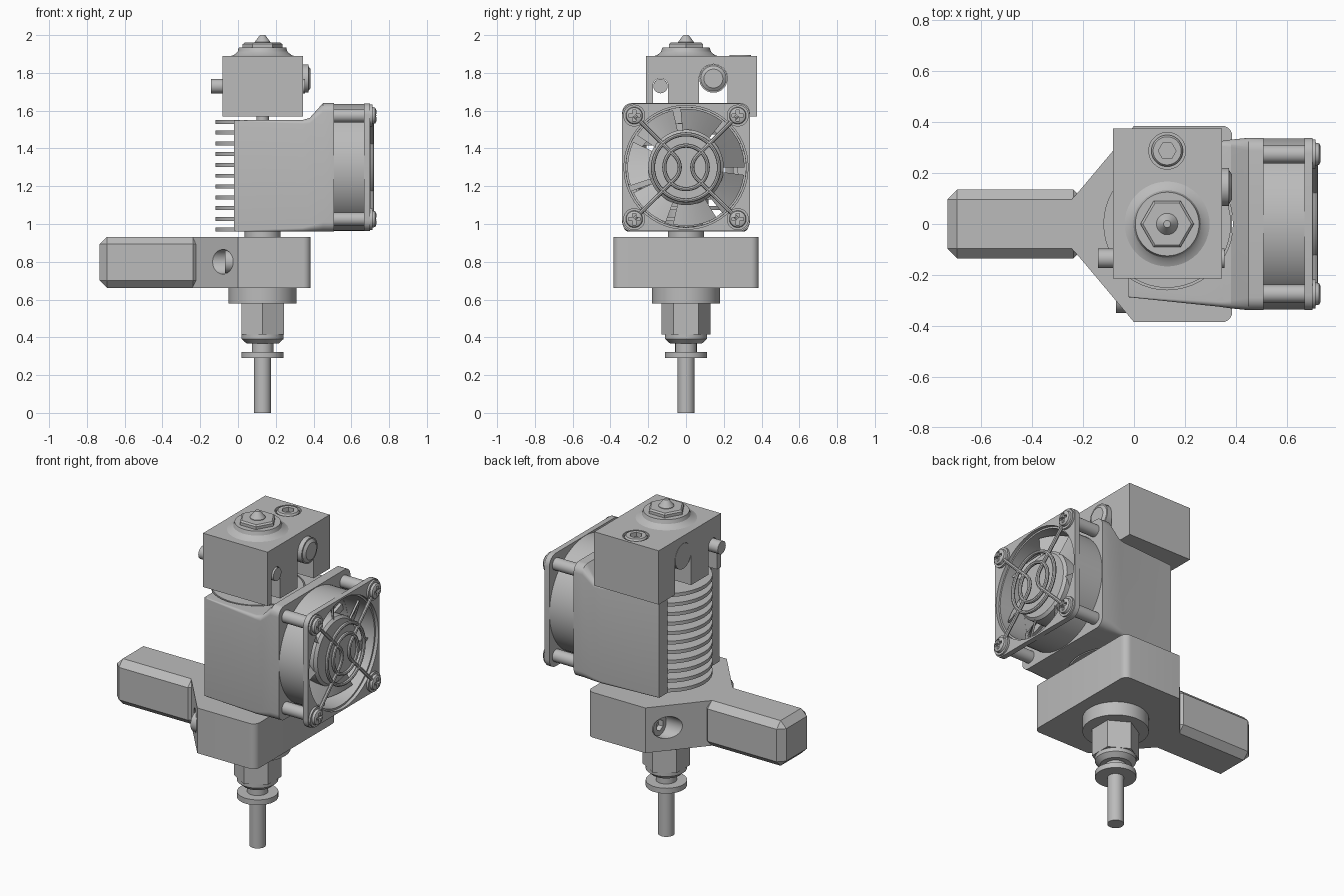
import bpy, bmesh
from math import pi, sin, cos, radians
from mathutils import Vector, Matrix

cube = bpy.data.objects.get("Cube")
if cube:
    bpy.data.objects.remove(cube)

grey = bpy.data.materials.new("plain grey")
grey.use_nodes = True
COLOUR = (0.5, 0.5, 0.5, 1)
grey.diffuse_color = COLOUR
grey.node_tree.nodes["Principled BSDF"].inputs["Base Color"].default_value = COLOUR

AX = 0.13            # hot end axis in x
FZ = 1.3             # fan centre height
UP = Matrix.Identity(4)
ALONG_X = Matrix.Rotation(pi / 2, 4, 'Y')
parts = []


def finish(name, bm):
    bmesh.ops.recalc_face_normals(bm, faces=bm.faces)
    me = bpy.data.meshes.new(name)
    bm.to_mesh(me)
    bm.free()
    me.materials.append(grey)
    ob = bpy.data.objects.new(name, me)
    bpy.context.collection.objects.link(ob)
    parts.append(ob)
    return ob


def loft(name, rings, closed=False):
    """Skin a list of equal point rings, capped unless the list closes on itself."""
    bm = bmesh.new()
    vs = [[bm.verts.new(p) for p in ring] for ring in rings]
    n = len(vs[0])
    pairs = list(zip(vs, vs[1:])) + ([(vs[-1], vs[0])] if closed else [])
    for a, b in pairs:
        for i in range(n):
            j = (i + 1) % n
            bm.faces.new((a[i], a[j], b[j], b[i]))
    if not closed:
        bm.faces.new(vs[0])
        bm.faces.new(vs[-1])
    return finish(name, bm)


def lathe(name, profile, at, axis=UP, segs=48, closed=False, turn=0):
    """Turn (radius, height) points round an axis through the point at."""
    m = Matrix.Translation(at) @ axis
    rings = [[m @ Vector((r * cos(turn + 2 * pi * k / segs), r * sin(turn + 2 * pi * k / segs), h))
              for k in range(segs)] for r, h in profile]
    return loft(name, rings, closed)


def rod(name, r, x0, x1, y, z, segs=32):
    return lathe(name, [(r, x0), (r, x1)], (0, y, z), ALONG_X, segs)


def box(name, lo, hi, bevel=0):
    lo, hi = Vector(lo), Vector(hi)
    bm = bmesh.new()
    bmesh.ops.create_cube(bm, size=1, matrix=Matrix.Translation((lo + hi) / 2) @ Matrix.Diagonal((*(hi - lo), 1)))
    if bevel:
        bmesh.ops.bevel(bm, geom=bm.edges[:], offset=bevel, segments=1, affect='EDGES')
    return finish(name, bm)


def bake(ob):
    """Replace an object by a plain mesh of its evaluated shape."""
    dg = bpy.context.evaluated_depsgraph_get()
    return bpy.data.meshes.new_from_object(ob.evaluated_get(dg))


def cut(ob, *cutters):
    for c in cutters:
        mod = ob.modifiers.new("cut", 'BOOLEAN')
        mod.object, mod.solver = c, 'EXACT'
    me = bake(ob)
    ob.modifiers.clear()
    ob.data = me
    for c in cutters:
        parts.remove(c)
        bpy.data.objects.remove(c)


def wire(name, points, cyclic=False):
    cu = bpy.data.curves.new(name, 'CURVE')
    cu.dimensions, cu.bevel_depth, cu.bevel_resolution = '3D', 0.011, 2
    sp = cu.splines.new('POLY')
    sp.points.add(len(points) - 1)
    for p, (y, z) in zip(sp.points, points):
        p.co = (0.71, y, z + FZ, 1)
    sp.use_cyclic_u = cyclic
    tmp = bpy.data.objects.new(name + " path", cu)
    bpy.context.collection.objects.link(tmp)
    bpy.context.view_layer.update()
    me = bake(tmp)
    bpy.data.objects.remove(tmp)
    me.materials.clear()
    me.materials.append(grey)
    ob = bpy.data.objects.new(name, me)
    bpy.context.collection.objects.link(ob)
    parts.append(ob)


def rounded(x, half, z0, z1, r, n=6):
    """Rounded rectangle across x."""
    ring = []
    for q, (sy, sz) in enumerate([(1, 1), (-1, 1), (-1, -1), (1, -1)]):
        for k in range(n + 1):
            a = (q + k / n) * pi / 2
            ring.append((x, sy * (half - r) + r * cos(a), (z1 - r if sz > 0 else z0 + r) + r * sin(a)))
    return ring


# Feed tube, collar and nut below the mount
lathe("feed_tube", [(0.045, 0), (0.045, 0.4)], (AX, 0, 0))
lathe("tube_collar", [(0.112, 0.29), (0.112, 0.322)], (AX, 0, 0))
lathe("collet", [(0.057, 0.31), (0.057, 0.368), (0.085, 0.368), (0.112, 0.392), (0.112, 0.425)], (AX, 0, 0))
lathe("coupling_nut", [(0.13, 0.415), (0.13, 0.6)], (AX, 0, 0), segs=6, turn=pi / 6)
lathe("mount_flange", [(0.18, 0.58), (0.18, 0.68)], (AX, 0, 0))

# Clamp mount with tapered back and chamfered arm
half = [(-0.25, 0.09), (-0.21, 0.135), (0, 0.385)]
r = 0.04
half += [(0.385 - r + r * sin(k * pi / 12), 0.385 - r + r * cos(k * pi / 12)) for k in range(7)]
outline = half + [(x, -y) for x, y in reversed(half)]
mount = loft("clamp_mount", [[(x, y, z) for x, y in outline] for z in (0.662, 0.932)])
cut(mount, rod("hole", 0.065, -0.4, 0.0, 0.29, 0.8), rod("hole", 0.065, -0.4, 0.0, -0.29, 0.8))
box("mount_arm", (-0.732, -0.135, 0.662), (-0.2, 0.135, 0.932), 0.038)
for name, y, x0 in (("front_clamp_screw", -0.29, -0.07), ("back_clamp_screw", 0.29, -0.03)):
    screw = rod(name, 0.06, x0, 0.01, y, 0.8)
    cut(screw, rod("socket", 0.033, x0 - 0.05, x0 + 0.04, y, 0.8, 6))

# Finned heat sink
lathe("heat_sink_core", [(0.095, 0.92), (0.095, 0.96), (0.12, 0.96), (0.12, 1.54), (0.033, 1.54), (0.033, 1.6)], (AX, 0, 0))
for k in range(11):
    z = 0.96 + 0.057 * k
    lathe("cooling_fin", [(0.25, z), (0.25, z + 0.021)], (AX, 0, 0))

# Fan shroud, hollowed for the heat sink and the air duct
shroud = loft("fan_shroud", [
    rounded(-0.022, 0.287, 0.96, 1.55, 0.004), rounded(0.34, 0.325, 0.96, 1.55, 0.02),
    rounded(0.38, 0.331, 0.96, 1.562, 0.03), rounded(0.45, 0.338, 0.96, 1.64, 0.05),
    rounded(0.507, 0.338, 0.96, 1.64, 0.05)])
cut(shroud, lathe("bore", [(0.258, 0.9), (0.258, 1.7)], (AX, 0, 0)), rod("duct", 0.275, 0.2, 0.46, 0, FZ - 0.04),
    rod("duct_mouth", 0.318, 0.44, 0.6, 0, FZ))

# Fan housing
lathe("fan_barrel", [(0.336, 0.5), (0.336, 0.68), (0.318, 0.68), (0.318, 0.5)], (0, 0, FZ), ALONG_X, 64, True)
frame = loft("fan_front_frame", [rounded(x, 0.338, 0.962, 1.638, 0.06) for x in (0.668, 0.7)])
cut(frame, rod("opening", 0.328, 0.6, 0.8, 0, FZ, 64))

# Fan hub, struts and blades
lathe("fan_hub", [(0.2, 0.47), (0.2, 0.64), (0.185, 0.655), (0.16, 0.655)], (0, 0, FZ), ALONG_X)
for k in range(4):
    bm = bmesh.new()
    turn = Matrix.Translation((0.475, 0, FZ)) @ Matrix.Rotation(radians(20 + 90 * k), 4, 'X')
    bmesh.ops.create_cube(bm, size=1, matrix=turn @ Matrix.Translation((0, 0.25, 0)) @ Matrix.Diagonal((0.02, 0.15, 0.04, 1)))
    finish("fan_strut", bm)
for b in range(7):
    rings = []
    for k in range(7):
        a = 2 * pi * b / 7 + radians(44) * k / 6
        x = 0.52 + 0.115 * k / 6
        rings.append([(x + dx, rr * cos(a), FZ + rr * sin(a))
                      for rr, dx in ((0.19, 0), (0.31, 0), (0.31, 0.012), (0.19, 0.012))])
    loft("fan_blade", rings)

# Corner posts and cross-head screws
for sy in (-1, 1):
    for sz in (-1, 1):
        y, z = 0.274 * sy, FZ + 0.274 * sz
        rod("fan_post", 0.036, 0.5, 0.68, y, z, 24)
        head = lathe("fan_screw", [(0.058, 0.69), (0.058, 0.712), (0.045, 0.712), (0.042, 0.726), (0.03, 0.732)],
                     (0, y, z), ALONG_X, 32)
        cut(head, box("slot", (0.715, y - 0.03, z - 0.008), (0.8, y + 0.03, z + 0.008)),
            box("slot", (0.715, y - 0.008, z - 0.03), (0.8, y + 0.008, z + 0.03)))

# Wire finger guard
for rad in (0.115, 0.175):
    wire("guard_ring", [(rad * cos(k * pi / 24), rad * sin(k * pi / 24)) for k in range(48)], True)
for side in (-1, 1):
    bend = [(0.118 - 0.085 * cos(radians(a)), 0.085 * sin(radians(a))) for a in range(-45, 46, 9)]
    path = [(0.274, -0.274)] + bend + [(0.274, 0.274)]
    wire("guard_wire", [(side * y, z) for y, z in path])

# Heater block with slotted cartridge bores
block = box("heater_block", (-0.082, -0.213, 1.568), (0.345, 0.375, 1.89))
cut(block, rod("bore", 0.076, -0.5, 0.5, 0.145, 1.77), box("slit", (-0.5, 0.069, 1.5), (0.5, 0.221, 1.77)),
    rod("bore", 0.041, -0.5, 0.5, -0.135, 1.73), box("slit", (-0.5, -0.176, 1.5), (0.5, -0.094, 1.73)),
    lathe("recess", [(0.072, 1.87), (0.072, 2)], (AX, 0.287, 0)))
rod("heater_cartridge", 0.075, -0.083, 0.372, 0.145, 1.77)
lathe("cartridge_cap", [(0.07, 0.37), (0.05, 0.384)], (0, 0.145, 1.77), ALONG_X)
rod("temperature_sensor", 0.038, -0.142, 0.355, -0.135, 1.73)
screw = lathe("block_screw", [(0.062, 1.85), (0.062, 1.885), (0.055, 1.895)], (AX, 0.287, 0))
cut(screw, lathe("socket", [(0.035, 1.865), (0.035, 2)], (AX, 0.287, 0), segs=6))

# Nozzle
lathe("nozzle_flare", [(0.172, 1.888), (0.15, 1.896), (0.132, 1.912), (0.125, 1.935)], (AX, 0, 0))
lathe("nozzle_hex", [(0.105, 1.93), (0.105, 1.952), (0.095, 1.96)], (AX, 0, 0), segs=6)
lathe("nozzle_tip", [(0.042, 1.95), (0.042, 1.963), (0.014, 2.0)], (AX, 0, 0), segs=32)

# Smooth round surfaces, keep hard edges
bpy.ops.object.select_all(action='DESELECT')
for ob in parts:
    ob.select_set(True)
bpy.context.view_layer.objects.active = parts[0]
bpy.ops.object.shade_smooth_by_angle(angle=radians(30))
